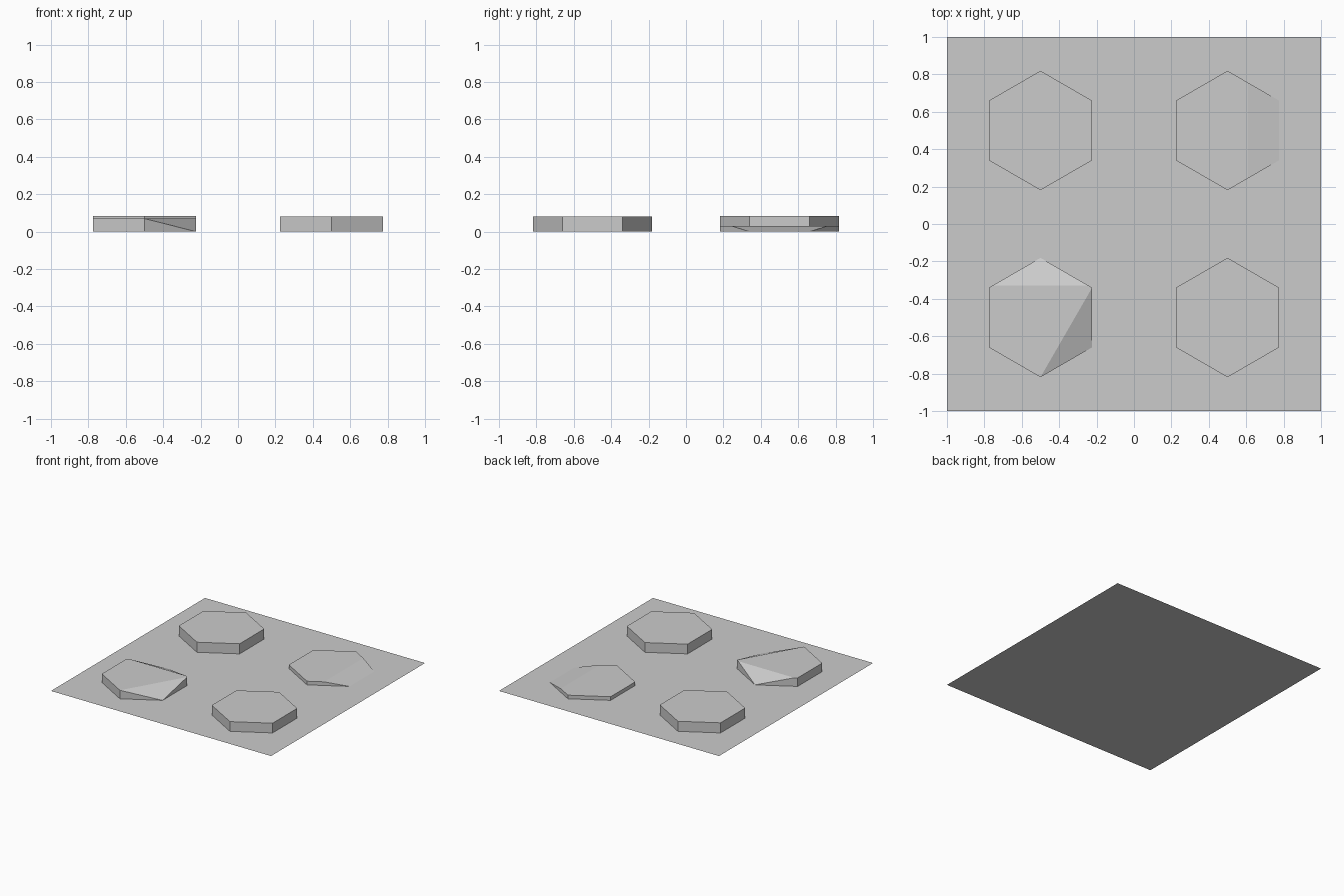
import bpy, bmesh, math
from mathutils import Vector

if "Cube" in bpy.data.objects:
    bpy.data.objects.remove(bpy.data.objects["Cube"])

R = 0.319  # hexagon corner radius


def finish(name, bm, loc=(0, 0, 0)):
    mesh = bpy.data.meshes.new(name)
    bm.to_mesh(mesh)
    bm.free()
    ob = bpy.data.objects.new(name, mesh)
    ob.location = loc
    bpy.context.collection.objects.link(ob)


def hex_tile(name, x, y, h, ramps=()):
    """Hex prism; each ramp = (angle, crease distance, foot distance) slopes to the ground."""
    bm = bmesh.new()
    ring = [bm.verts.new((R * math.cos(a), R * math.sin(a), 0))
            for a in (math.radians(30 + 60 * i) for i in range(6))]
    base = bm.faces.new(ring)
    new = bmesh.ops.extrude_face_region(bm, geom=[base])["geom"]
    bmesh.ops.translate(bm, vec=(0, 0, h),
                        verts=[g for g in new if isinstance(g, bmesh.types.BMVert)])
    for angle, crease, foot in ramps:
        a = math.radians(angle)
        out = Vector((math.cos(a), math.sin(a), 0))
        normal = (out * h + Vector((0, 0, foot - crease))).normalized()
        cut = bmesh.ops.bisect_plane(bm, geom=bm.verts[:] + bm.edges[:] + bm.faces[:],
                                     dist=1e-5, plane_co=out * crease + Vector((0, 0, h)),
                                     plane_no=normal, clear_outer=True)
        edges = [e for e in cut["geom_cut"] if isinstance(e, bmesh.types.BMEdge)]
        edges = [e for e in edges if e.is_boundary]
        bmesh.ops.holes_fill(bm, edges=edges, sides=0)
    bmesh.ops.recalc_face_normals(bm, faces=bm.faces)
    # the underside rests on the ground sheet, so leave it open
    bm.normal_update()
    under = [f for f in bm.faces if all(abs(v.co.z) < 1e-6 for v in f.verts)]
    bmesh.ops.delete(bm, geom=under, context='FACES')
    finish(name, bm, (x, y, 0))


# Flat square sheet
bm = bmesh.new()
bmesh.ops.create_grid(bm, x_segments=1, y_segments=1, size=1)
finish("base_sheet", bm)

# Plain tiles
hex_tile("back_left_tile", -0.5, 0.5, 0.083)
hex_tile("front_right_tile", 0.5, -0.5, 0.08)

# Tile with two chamfered corners
hex_tile("two_ramp_tile", -0.5, -0.5, 0.07, [(90, 0.172, R), (-30, R / 2, R)])

# Low tile with one gentle ramp towards the right
hex_tile("low_ramp_tile", 0.5, 0.5, 0.03, [(0, 0.11, R * math.cos(math.radians(30)))])
